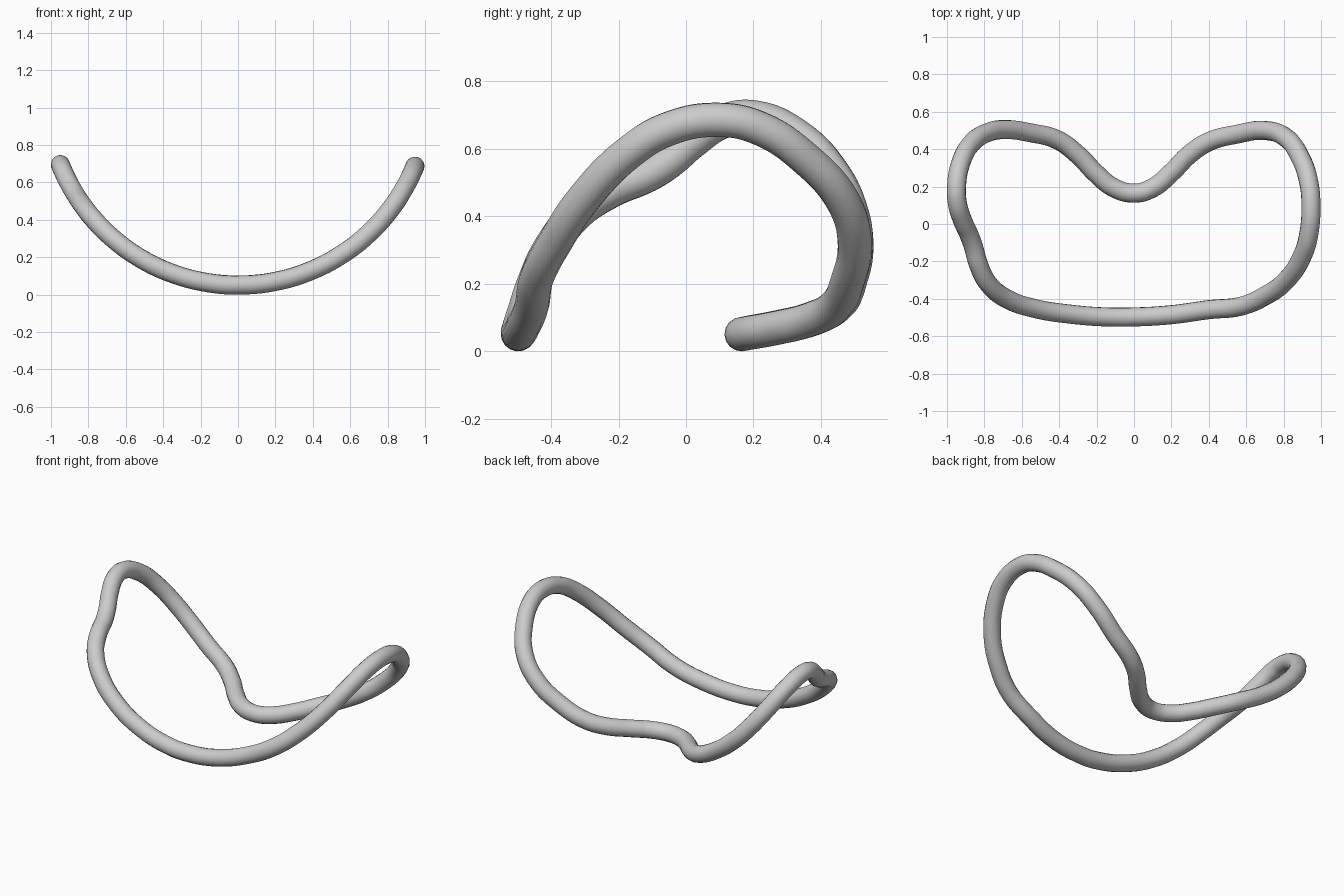
import bpy, math

if "Cube" in bpy.data.objects:
    bpy.data.objects.remove(bpy.data.objects["Cube"])

RADIUS = 0.051   # tube thickness
ARC = 1.022      # radius of the bend seen from the front

# Plan outline of the ring, counted from the rear notch clockwise
outline = [
    (0, .165), (.1, .193), (.2, .275), (.3, .375), (.4, .44), (.55, .48),
    (.7, .5), (.81, .463), (.89, .355), (.935, .22), (.946, .1), (.935, -.05),
    (.9, -.17), (.81, -.305), (.7, -.385), (.57, -.44), (.4, -.458),
    (.2, -.485), (0, -.497), (-.15, -.497), (-.35, -.481), (-.53, -.452),
    (-.68, -.4), (-.78, -.318), (-.83, -.22), (-.862, -.11), (-.885, -.05),
    (-.917, .02), (-.944, .11), (-.949, .2), (-.925, .33), (-.865, .435),
    (-.78, .49), (-.69, .505), (-.55, .487), (-.41, .45), (-.3, .37),
    (-.2, .267), (-.11, .195)]

# Ring tube: the outline wrapped onto a horizontal cylinder
curve = bpy.data.curves.new("frame_ring", 'CURVE')
curve.dimensions = '3D'
curve.bevel_depth = RADIUS
curve.bevel_resolution = 6
curve.resolution_u = 8
spline = curve.splines.new('BEZIER')
spline.bezier_points.add(len(outline) - 1)
for point, (x, y) in zip(spline.bezier_points, outline):
    point.co = (x, y, RADIUS + ARC - math.sqrt(ARC**2 - x**2))
    point.handle_left_type = point.handle_right_type = 'AUTO'
spline.use_cyclic_u = True
spline.use_smooth = True

ring = bpy.data.objects.new("frame_ring", curve)
bpy.context.collection.objects.link(ring)

# Turn the tube into a smooth mesh
bpy.context.view_layer.objects.active = ring
ring.select_set(True)
bpy.ops.object.convert(target='MESH')
bpy.ops.object.shade_smooth()
